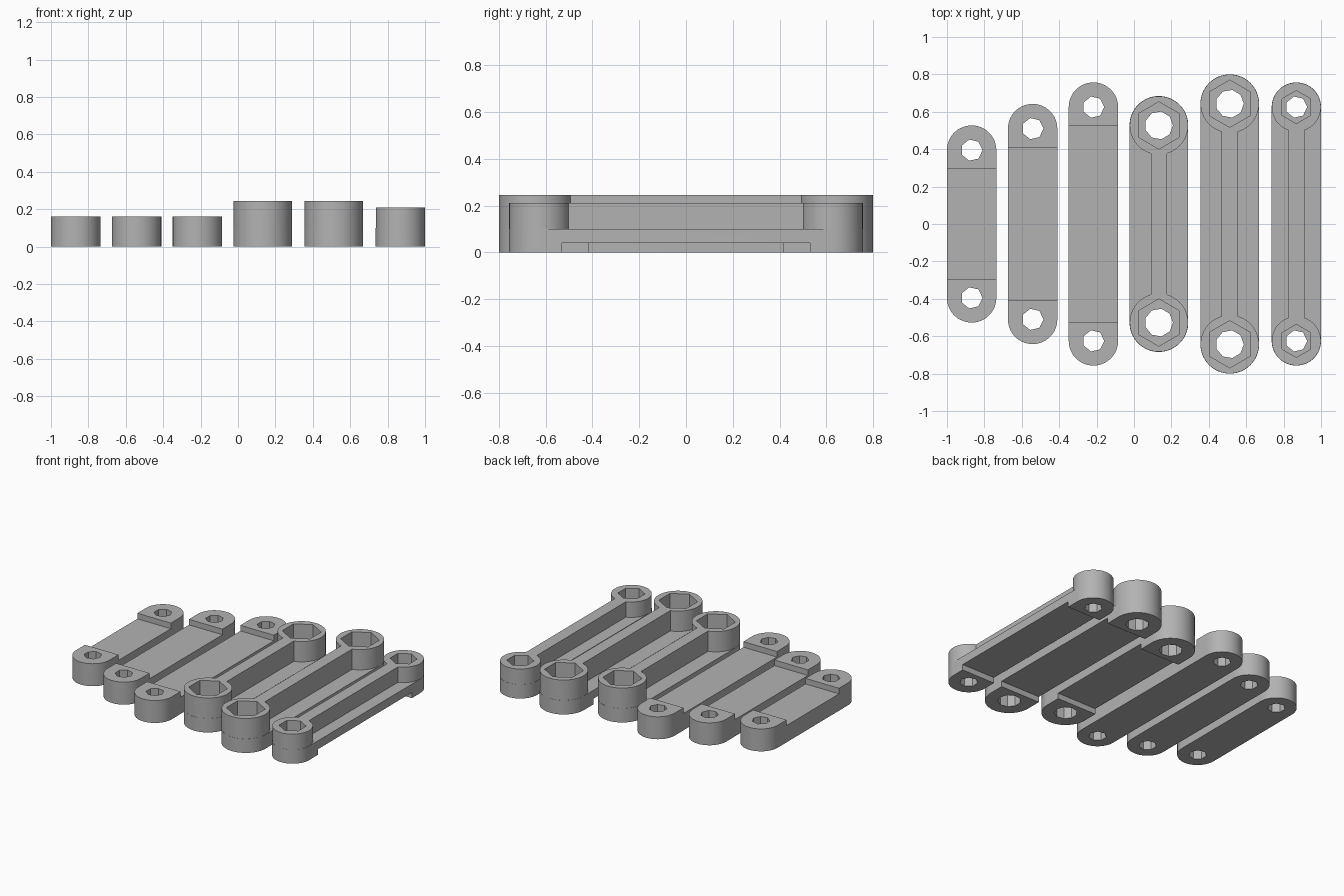
import bpy, bmesh, math

default = bpy.data.objects.get("Cube")
if default:
    bpy.data.objects.remove(default, do_unlink=True)

grey = bpy.data.materials.new("plain_grey")
grey.use_nodes = True
COLOUR = (0.45, 0.45, 0.45, 1)
grey.diffuse_color = COLOUR
grey.node_tree.nodes["Principled BSDF"].inputs["Base Color"].default_value = COLOUR


def prism(name, points, z0, z1):
    """Extrude a flat outline from z0 to z1."""
    bm = bmesh.new()
    face = bm.faces.new([bm.verts.new((x, y, z0)) for x, y in points])
    top = bmesh.ops.extrude_face_region(bm, geom=[face])["geom"]
    for v in top:
        if isinstance(v, bmesh.types.BMVert):
            v.co.z = z1
    bmesh.ops.recalc_face_normals(bm, faces=bm.faces)
    mesh = bpy.data.meshes.new(name)
    bm.to_mesh(mesh)
    bm.free()
    mesh.materials.append(grey)
    ob = bpy.data.objects.new(name, mesh)
    bpy.context.collection.objects.link(ob)
    return ob


def ring(cx, cy, r, n, start=0.0, sweep=math.tau):
    """Points around a circle, or along an arc when sweep is shorter."""
    steps = n if sweep == math.tau else n - 1
    return [(cx + r * math.cos(start + sweep * i / steps),
             cy + r * math.sin(start + sweep * i / steps)) for i in range(n)]


def stadium(cx, half, r):
    return ring(cx, half, r, 33, 0, math.pi) + ring(cx, -half, r, 33, math.pi, math.pi)


def rect(cx, w, h):
    return [(cx - w, -h), (cx + w, -h), (cx + w, h), (cx - w, h)]


def combine(ob, tool, operation):
    """Apply a boolean and discard its helper."""
    tool.hide_render = True
    mod = ob.modifiers.new("bool", "BOOLEAN")
    mod.operation, mod.object, mod.solver = operation, tool, "EXACT"
    bpy.context.view_layer.objects.active = ob
    bpy.ops.object.modifier_apply(modifier=mod.name)
    bpy.data.objects.remove(tool, do_unlink=True)


def finish(ob):
    bpy.ops.object.select_all(action="DESELECT")
    ob.select_set(True)
    bpy.context.view_layer.objects.active = ob
    bpy.ops.object.shade_smooth_by_angle(angle=math.radians(25))


STEP = 0.04     # depth of the recesses
PLATE = 0.10    # top of the ribbed links' base plate


def flat_link(name, cx, half, r=0.132, height=0.16):
    """Plain bar with raised end pads and a bolt hole at each end."""
    ob = prism(name, stadium(cx, half, r), 0, height)
    combine(ob, prism("recess", rect(cx, 0.2, half - 0.1), height - STEP, 0.4), "DIFFERENCE")
    for y in (half, -half):
        combine(ob, prism("hole", ring(cx, y, 0.058, 7), -0.1, 0.4), "DIFFERENCE")
    finish(ob)


def ribbed_link(name, cx, half, r, height, hole, sides, nut, gap):
    """Plate with a centre rib, tall end bosses, nut pockets and bolt holes."""
    ob = prism(name, stadium(cx, half, r), 0, PLATE)
    combine(ob, prism("rib", rect(cx, 0.043, half), STEP + 0.01, height), "UNION")
    for y in (half, -half):
        combine(ob, prism("boss", ring(cx, y, r - 0.001, 64), 0.02, height), "UNION")
    for y in (half, -half):
        combine(ob, prism("pocket", ring(cx, y, nut, 6, math.pi / 6), PLATE, 0.4), "DIFFERENCE")
        combine(ob, prism("hole", ring(cx, y, hole, sides), -0.1, 0.4), "DIFFERENCE")
    combine(ob, prism("recess", rect(cx, 0.2, half - gap), -0.1, STEP), "DIFFERENCE")
    finish(ob)


flat_link("short_flat_link", -0.868, 0.395)
flat_link("medium_flat_link", -0.542, 0.51)
flat_link("long_flat_link", -0.217, 0.625)
ribbed_link("medium_ribbed_link", 0.133, 0.527, 0.157, 0.245, 0.075, 9, 0.126, 0.11)
ribbed_link("long_ribbed_link", 0.512, 0.643, 0.157, 0.245, 0.075, 9, 0.126, 0.11)
ribbed_link("slim_ribbed_link", 0.868, 0.625, 0.132, 0.21, 0.058, 7, 0.088, 0.095)
